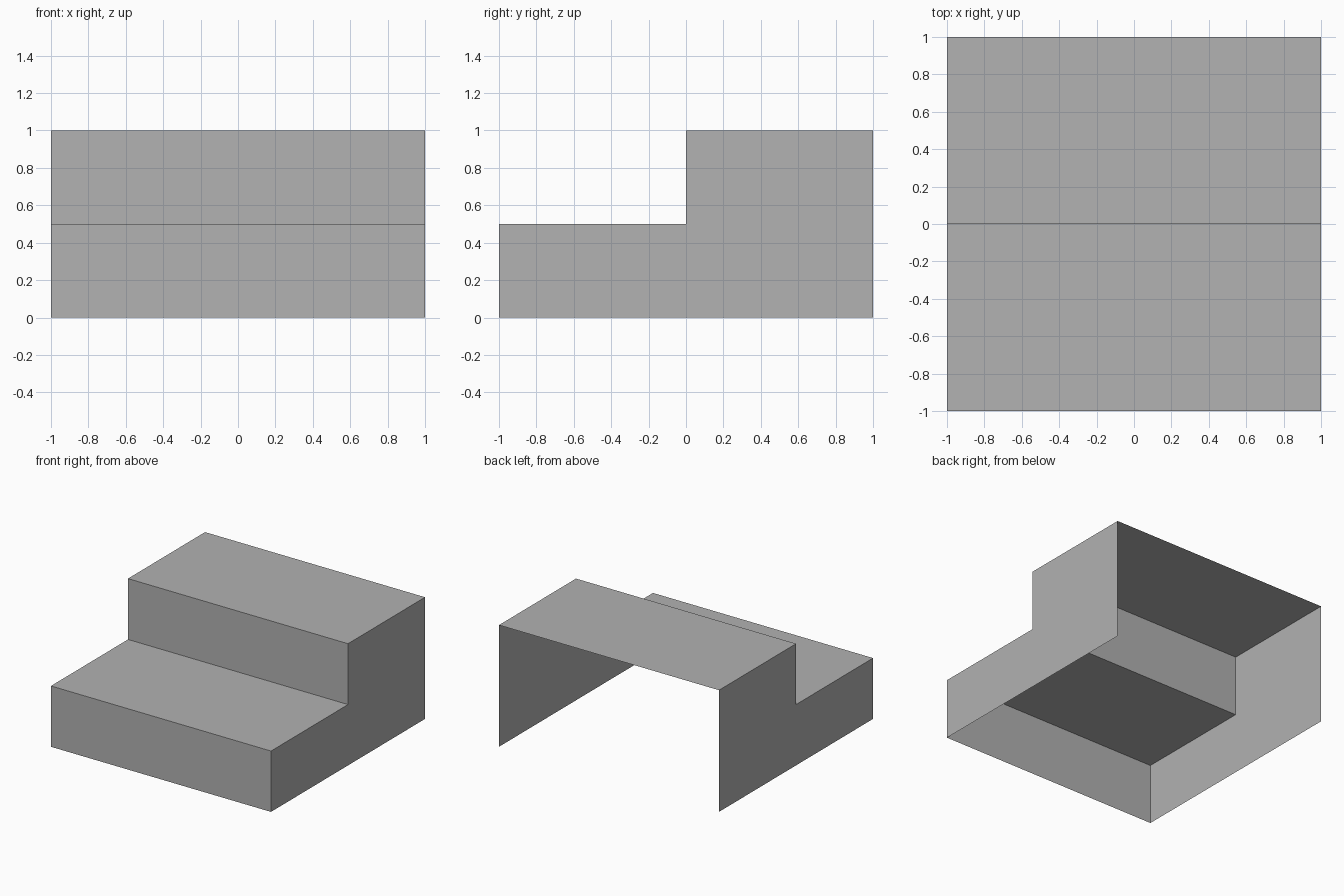
import bpy
import bmesh

cube = bpy.data.objects.get("Cube")
if cube:
    bpy.data.objects.remove(cube, do_unlink=True)

# Plain grey material
GREY = (0.445, 0.445, 0.445, 1)
grey = bpy.data.materials.new("plain_grey")
grey.use_nodes = True
grey.diffuse_color = GREY
grey.node_tree.nodes["Principled BSDF"].inputs["Base Color"].default_value = GREY

HALF, STEP = 1, 0.5

# Step outline (y, z), from the front foot up to the back and down
outline = [(-HALF, 0), (-HALF, STEP), (0, STEP), (0, 2 * STEP), (HALF, 2 * STEP), (HALF, 0)]

bm = bmesh.new()
right = [bm.verts.new((-HALF, y, z)) for y, z in outline]
left = [bm.verts.new((HALF, y, z)) for y, z in outline]

# Risers and treads; the back and the underside stay open
for i in range(len(outline) - 2):
    bm.faces.new((right[i], left[i], left[i + 1], right[i + 1]))

# Side panels
bm.faces.new(right)
bm.faces.new(left[::-1])
bm.normal_update()

mesh = bpy.data.meshes.new("step_shell")
bm.to_mesh(mesh)
bm.free()
mesh.materials.append(grey)
shell = bpy.data.objects.new("step_shell", mesh)
bpy.context.collection.objects.link(shell)
